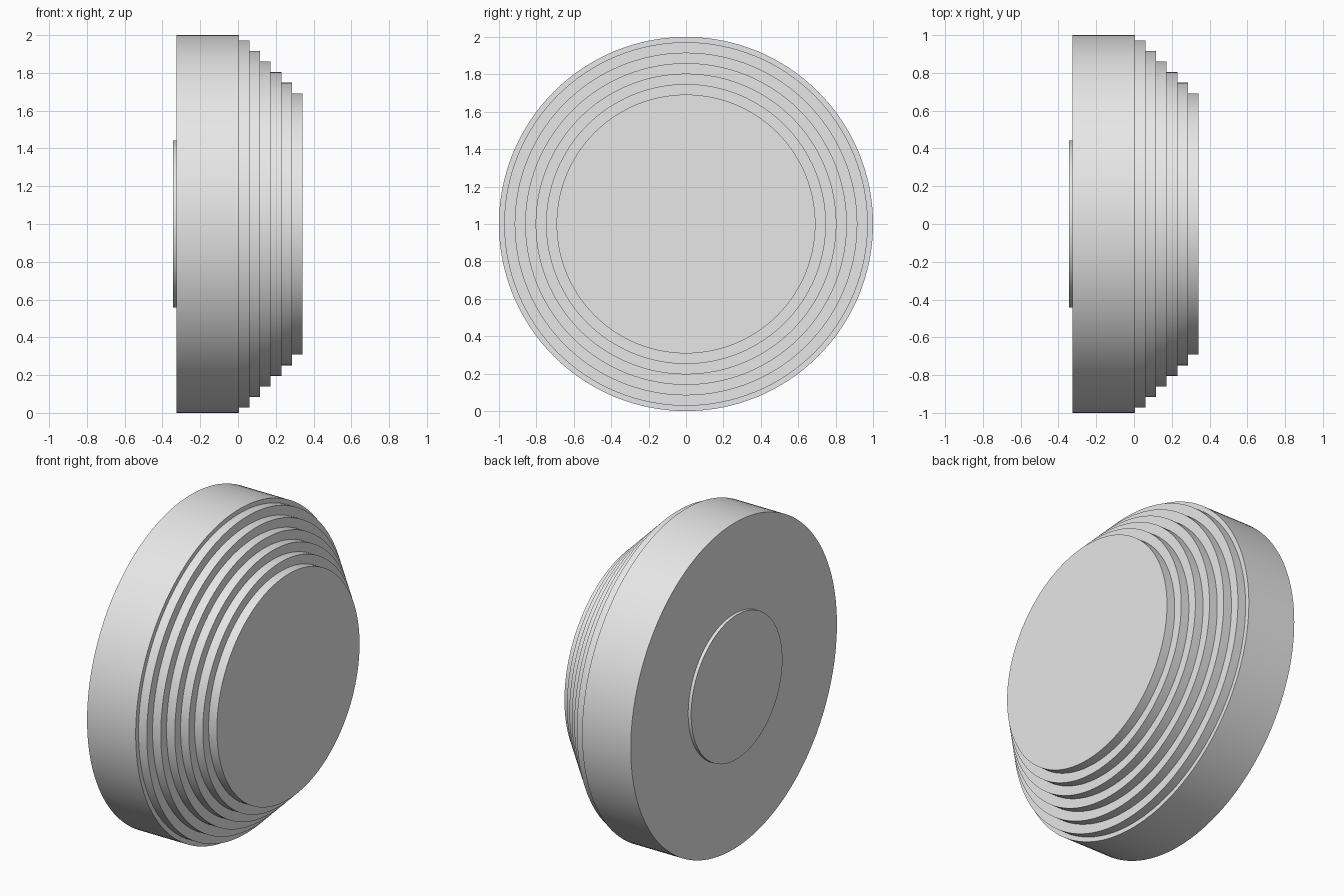
import bpy
import bmesh
import math
from mathutils import Matrix, Vector

cube = bpy.data.objects.get("Cube")
if cube:
    bpy.data.objects.remove(cube, do_unlink=True)

SEGMENTS = 128

grey = bpy.data.materials.new("plain grey")
grey.use_nodes = True
grey.diffuse_color = (0.8, 0.8, 0.8, 1)
grey.node_tree.nodes["Principled BSDF"].inputs["Base Color"].default_value = grey.diffuse_color


def lathe(name, profile):
    """Spin a list of (x, radius) points about the x axis through z = 1."""
    bm = bmesh.new()
    verts = [bm.verts.new((x, 0, r)) for x, r in profile]
    edges = [bm.edges.new(pair) for pair in zip(verts, verts[1:])]
    bmesh.ops.spin(bm, geom=verts + edges, cent=(0, 0, 0), axis=(1, 0, 0),
                   angle=math.tau, steps=SEGMENTS, use_merge=True)
    bmesh.ops.remove_doubles(bm, verts=bm.verts, dist=0.0001)
    bmesh.ops.recalc_face_normals(bm, faces=bm.faces)
    bmesh.ops.transform(bm, matrix=Matrix.Translation(Vector((0, 0, 1))), verts=bm.verts)
    mesh = bpy.data.meshes.new(name)
    bm.to_mesh(mesh)
    bm.free()
    mesh.materials.append(grey)
    obj = bpy.data.objects.new(name, mesh)
    bpy.context.collection.objects.link(obj)
    bpy.ops.object.select_all(action="DESELECT")
    obj.select_set(True)
    bpy.context.view_layer.objects.active = obj
    bpy.ops.object.shade_smooth_by_angle(angle=math.radians(30))
    return obj


# Thin round boss on the left face, then the wide rim
profile = [(-0.345, 0), (-0.345, 0.443), (-0.325, 0.443), (-0.325, 1), (0.005, 1)]

# Six even steps narrowing to the flat right face
x = 0.005
for i in range(6):
    radius = 0.972 - i * 0.056
    profile += [(x, radius), (x + 0.056, radius)]
    x += 0.056
profile.append((x, 0))

lathe("stepped_disc", profile)
